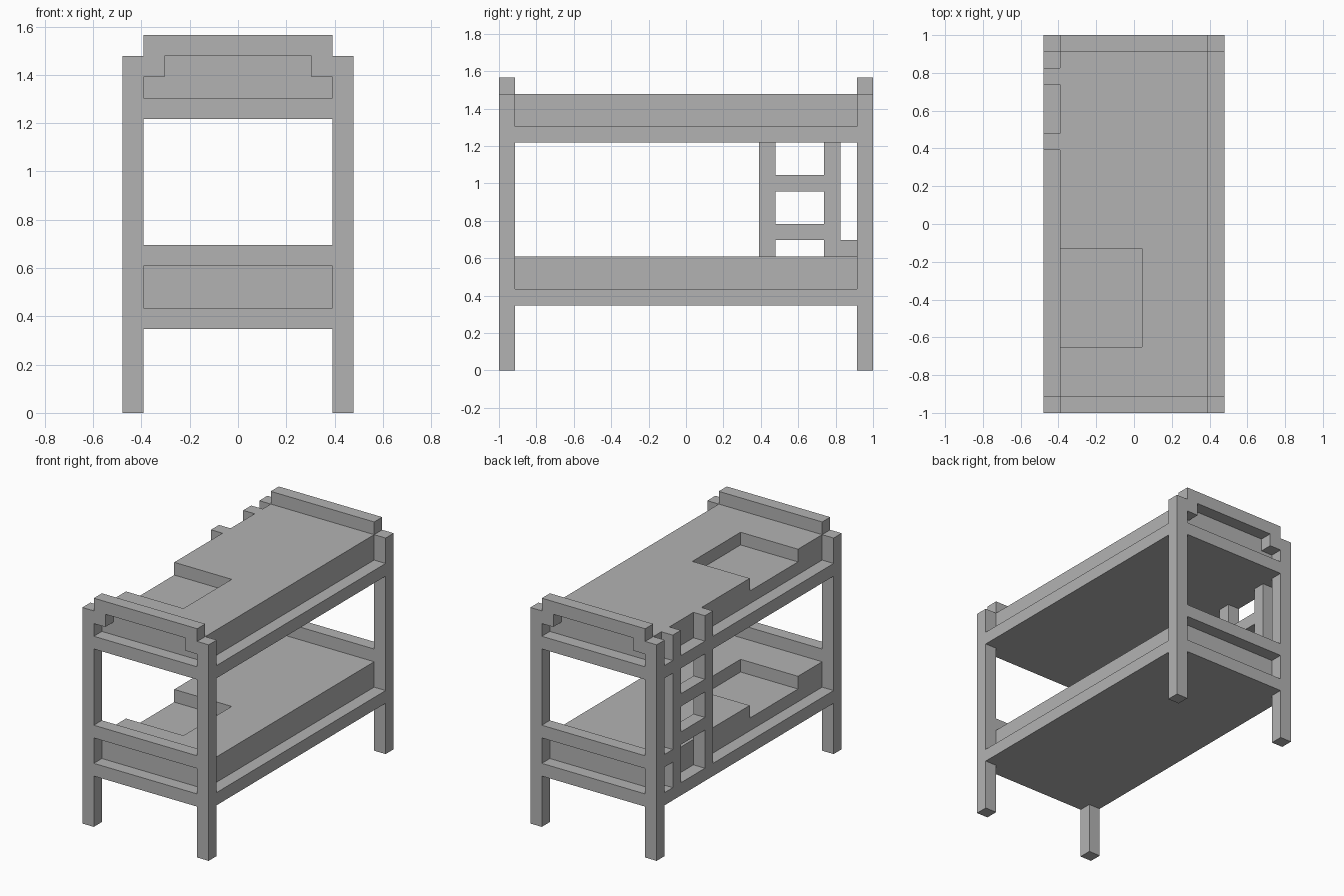
import bpy
import bmesh
from mathutils import Vector

if "Cube" in bpy.data.objects:
    bpy.data.objects.remove(bpy.data.objects["Cube"], do_unlink=True)

U = 2 / 23            # one beam thickness; all sizes below are in beams
HALF_W, HALF_L = 5.5, 11.5
IN_W, IN_L = HALF_W - 1, HALF_L - 1
BEDS = {"lower": 4, "upper": 14}   # underside height of each bunk

grey = bpy.data.materials.new("plain_grey")
grey.use_nodes = True
grey.diffuse_color = (0.45, 0.45, 0.45, 1)
grey.node_tree.nodes["Principled BSDF"].inputs["Base Color"].default_value = grey.diffuse_color


def boxes(name, *extents):
    """One object made of boxes, each given as (x0, x1, y0, y1, z0, z1)."""
    bm = bmesh.new()
    for x0, x1, y0, y1, z0, z1 in extents:
        low, high = Vector((x0, y0, z0)) * U, Vector((x1, y1, z1)) * U
        verts = bmesh.ops.create_cube(bm, size=1)["verts"]
        bmesh.ops.scale(bm, vec=high - low, verts=verts)
        bmesh.ops.translate(bm, vec=(low + high) / 2, verts=verts)
    mesh = bpy.data.meshes.new(name)
    bm.to_mesh(mesh)
    bm.free()
    mesh.materials.append(grey)
    obj = bpy.data.objects.new(name, mesh)
    bpy.context.collection.objects.link(obj)
    return obj


def span(sign, inner, outer):
    """Range from inner to outer on the chosen side of the centre."""
    return sorted((sign * inner, sign * outer))


# Four corner legs
for end, sy in (("front", -1), ("back", 1)):
    y = span(sy, IN_L, HALF_L)
    for side, sx in (("left", 1), ("right", -1)):
        boxes(f"{end}_{side}_leg", (*span(sx, IN_W, HALF_W), *y, 0, 17))

    # End rails: one under each mattress and one above the lower mattress
    for bed, z in BEDS.items():
        boxes(f"{end}_{bed}_end_rail", (-IN_W, IN_W, *y, z, z + 1))
    boxes(f"{end}_lower_board", (-IN_W, IN_W, *y, 7, 8))

    # Raised top board with a short bracket at each end
    boxes(f"{end}_upper_board",
          (-IN_W, IN_W, *y, 17, 18),
          *[(*span(s, IN_W - 1, IN_W), *y, 16, 17) for s in (-1, 1)])

# Side rails and mattresses, each mattress with a recess open to the right
for bed, z in BEDS.items():
    for side, sx in (("left", 1), ("right", -1)):
        boxes(f"{bed}_{side}_side_rail",
              (*span(sx, IN_W, HALF_W), -IN_L, IN_L, z, z + 1))
    mattress = boxes(f"{bed}_mattress", (-IN_W, IN_W, -IN_L, IN_L, z, z + 3))
    cutter = boxes(f"{bed}_recess_cutter", (-HALF_W, 0.5, -7.5, -1.5, z + 2, z + 4))
    cutter.hide_render = True
    cutter.hide_viewport = True
    cutter.display_type = "WIRE"
    cut = mattress.modifiers.new("recess", "BOOLEAN")
    cut.operation = "DIFFERENCE"
    cut.solver = "EXACT"
    cut.object = cutter

# Ladder on the right side: posts fit between the rails and rise above them
lx = (-HALF_W, -IN_W)
for name, y in (("front", 4.5), ("back", 8.5)):
    boxes(f"ladder_{name}_post", (*lx, y, y + 1, 5, 14), (*lx, y, y + 1, 15, 17))
for i, z in enumerate((8, 11)):
    boxes(f"ladder_rung_{i + 1}", (*lx, 5.5, 8.5, z, z + 1))
boxes("ladder_brace", (*lx, 9.5, IN_L, 7, 8))
